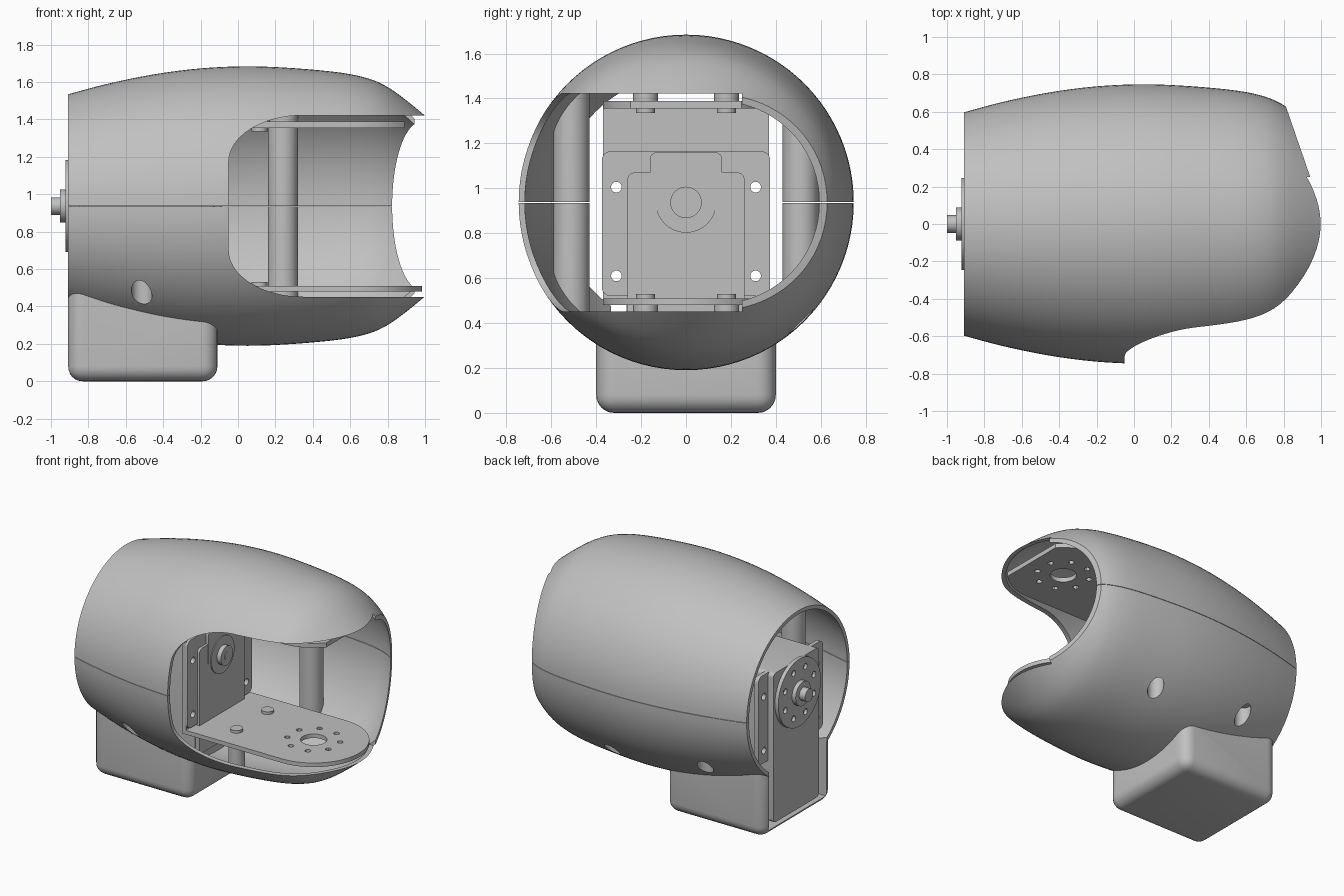
import bpy, bmesh
from math import sin, cos, pi, sqrt
from mathutils import Vector

old = bpy.data.objects.get("Cube")
if old:
    bpy.data.objects.remove(old)

grey = bpy.data.materials.new("plain_grey")
grey.use_nodes = True
grey.diffuse_color = (0.53, 0.53, 0.53, 1)
grey.node_tree.nodes["Principled BSDF"].inputs["Base Color"].default_value = grey.diffuse_color

AXIS_Z = 0.937          # height of the shell's centre line
WALL = 0.027
made = []


def finish(name, bm):
    bmesh.ops.recalc_face_normals(bm, faces=bm.faces)
    me = bpy.data.meshes.new(name)
    bm.to_mesh(me)
    bm.free()
    me.materials.append(grey)
    ob = bpy.data.objects.new(name, me)
    bpy.context.collection.objects.link(ob)
    made.append(ob)
    return ob


def solid(name, *prisms):
    """Each prism is (outline, axis, low, high)."""
    bm = bmesh.new()
    for pts, axis, lo, hi in prisms:
        place = {"x": lambda a, b, h: (h, a, b),
                 "y": lambda a, b, h: (a, h, b),
                 "z": lambda a, b, h: (a, b, h)}[axis]
        low = [bm.verts.new(place(a, b, lo)) for a, b in pts]
        high = [bm.verts.new(place(a, b, hi)) for a, b in pts]
        bm.faces.new(low)
        bm.faces.new(high)
        for i in range(len(pts)):
            j = (i + 1) % len(pts)
            bm.faces.new((low[i], low[j], high[j], high[i]))
    return finish(name, bm)


def rect(a0, a1, b0, b1):
    return [(a0, b0), (a1, b0), (a1, b1), (a0, b1)]


def disc(a, b, r, n=32):
    return [(a + r * cos(2 * pi * i / n), b + r * sin(2 * pi * i / n)) for i in range(n)]


def round_rect(a0, a1, b0, b1, r, n=6):
    pts = []
    for k, (ca, cb) in enumerate(((a1 - r, b1 - r), (a0 + r, b1 - r), (a0 + r, b0 + r), (a1 - r, b0 + r))):
        for i in range(n + 1):
            t = pi / 2 * (k + i / n)
            pts.append((ca + r * cos(t), cb + r * sin(t)))
    return pts


def ring_of(a, b, radius, r, n=8):
    return [disc(a + radius * cos(2 * pi * (i + 0.5) / n), b + radius * sin(2 * pi * (i + 0.5) / n), r, 12)
            for i in range(n)]


def lathe(name, loop, n=96):
    """Spin a closed (x, radius) loop about the centre line."""
    bm = bmesh.new()
    rings = [[bm.verts.new((x, r * cos(2 * pi * i / n), AXIS_Z + r * sin(2 * pi * i / n)))
              for x, r in loop] for i in range(n)]
    for i in range(n):
        a, b = rings[i], rings[(i + 1) % n]
        for j in range(len(loop)):
            k = (j + 1) % len(loop)
            bm.faces.new((a[j], a[k], b[k], b[j]))
    bmesh.ops.remove_doubles(bm, verts=bm.verts, dist=1e-5)
    return finish(name, bm)


def boolean(ob, tool, mode="DIFFERENCE", keep=False):
    """Apply a boolean, then delete the tool unless it is needed again."""
    mod = ob.modifiers.new("cut", "BOOLEAN")
    mod.operation, mod.object, mod.solver = mode, tool, "EXACT"
    deps = bpy.context.evaluated_depsgraph_get()
    me = bpy.data.meshes.new_from_object(ob.evaluated_get(deps))
    ob.modifiers.clear()
    ob.data = me
    if not keep:
        made.remove(tool)
        bpy.data.objects.remove(tool)


def spline(p, steps=4):
    """Smooth curve through the given points."""
    p = [Vector(q) for q in p]
    out = []
    for i in range(len(p) - 1):
        a, b, c, d = p[max(i - 1, 0)], p[i], p[i + 1], p[min(i + 2, len(p) - 1)]
        for s in range(steps):
            t = s / steps
            out.append(0.5 * (2 * b + (c - a) * t + (2 * a - 5 * b + 4 * c - d) * t * t
                              + (3 * b - a - 3 * c + d) * t ** 3))
    return [tuple(v) for v in out] + [tuple(p[-1])]


# Barrel shell
outer = spline([(-0.91, 0.597), (-0.7, 0.653), (-0.45, 0.704), (-0.2, 0.736), (0.05, 0.747),
                (0.3, 0.737), (0.55, 0.713), (0.7, 0.681), (0.8, 0.636), (0.9, 0.565), (1.0, 0.483)])
shell = lathe("shell", outer + [(x, r - WALL) for x, r in reversed(outer)])
core = lathe("core_cutter", [(-0.95, 0), (-0.95, 0.575)] + [(x, r - 0.008) for x, r in outer] + [(1.0, 0)])

# Front window with rounded corners, and slanted open end
corner = [(0.35 - 0.4 * sin(t), 0.235 + 0.25 * cos(t)) for t in [pi / 2 * i / 16 for i in range(17)]]
window = [(1.3, 0.485)] + corner + [(x, -z) for x, z in reversed(corner)] + [(1.3, -0.485)]
boolean(shell, solid("window_cutter", ([(x, AXIS_Z + z) for x, z in window], "y", -1, 0.25)))
boolean(shell, solid("slant_cutter", ([(0.684, 1), (1.8, 1), (1.8, 0), (1.029, 0)], "z", 0, 2)))

# Base tray, open at the horn end, and matching gap in the shell
bm = bmesh.new()
bmesh.ops.create_cube(bm, size=1)
for v in bm.verts:
    v.co = (-0.51 + 0.8 * v.co.x, 0.8 * v.co.y, 0.375 + 0.75 * v.co.z)
bmesh.ops.bevel(bm, geom=bm.edges[:], offset=0.08, segments=6, profile=0.5, affect="EDGES")
base = finish("base_tray", bm)
hollow = solid("hollow_cutter", (rect(-1.1, -0.16, -0.335, 0.335), "z", 0.045, 0.6))
boolean(base, hollow, keep=True)
boolean(base, core, keep=True)
boolean(shell, hollow)

# Screw pillars and screw holes
spots = [(-0.515, -0.51), (-0.515, 0.51), (0.24, 0.51)]
pillars = solid("screw_pillars", *[(disc(x, y, 0.08), "z", 0.2, 1.7) for x, y in spots])
boolean(pillars, core, "INTERSECT")
holes = solid("screw_cutter", *[(disc(x, y, 0.055), "z", 0.1, 0.56) for x, y in spots])
boolean(shell, holes, keep=True)
boolean(pillars, holes)

# Seam between the two halves
seam = solid("seam_cutter", (rect(-1.2, 1.2, -1, 1), "z", AXIS_Z - 0.0015, AXIS_Z + 0.0015))
boolean(shell, seam, keep=True)
boolean(pillars, seam)

# Bracket: upright plate with two arms
upright = solid("bracket_upright", (rect(-0.37, 0.37, 0.48, 1.385), "x", -0.195, -0.165))
ARM_X, ARM_R = 0.615, 0.37


def arm(name, lo, hi, limit):
    tip = [(ARM_X + ARM_R * cos(t), ARM_R * sin(t)) for t in [pi * (i / 32 - 0.5) for i in range(33)]]
    if limit < ARM_X + ARM_R:
        half = sqrt(ARM_R ** 2 - (limit - ARM_X) ** 2)
        tip = [p for p in tip if p[0] < limit - 0.002]
        mid = len(tip) // 2
        tip[mid:mid] = [(limit, -half), (limit, half)]
    ob = solid(name, ([(-0.17, -ARM_R)] + tip + [(-0.17, ARM_R)], "z", lo, hi))
    punches = [disc(ARM_X, 0, 0.088)] + ring_of(ARM_X, 0, 0.18, 0.02)
    boolean(ob, solid("punch_cutter", *[(p, "z", lo - 0.1, hi + 0.1) for p in punches]))


arm("lower_arm", 0.48, 0.51, 1.0)
arm("upper_arm", 1.355, 1.388, 0.89)

# Posts from the arms to the shell, with screw heads
for y in (-0.18, 0.18):
    solid("lower_post", (disc(0.115, y, 0.055), "z", 0.235, 0.48))
    solid("upper_post", (disc(0.115, y, 0.055), "z", 1.388, 1.64))
    solid("lower_screw_head", (disc(0.115, y, 0.042), "z", 0.505, 0.53))
    solid("upper_screw_head", (disc(0.115, y, 0.042), "z", 1.335, 1.36))

# Motor body with mounting flanges
solid("motor_body", (round_rect(-0.265, 0.265, 0.07, 1.165, 0.03), "x", -0.895, -0.165))
solid("motor_front_cover", (round_rect(-0.26, 0.26, 0.3, 1.07, 0.03), "x", -0.165, -0.13))
solid("motor_front_cap", (round_rect(-0.16, 0.16, 0.9, 1.16, 0.03), "x", -0.165, -0.128))
bolts = [disc(y, z, 0.024, 16) for y in (-0.31, 0.31) for z in (0.61, 1.005)]
front_flange = solid("front_flange", (round_rect(-0.375, 0.375, 0.52, 1.165, 0.04), "x", -0.165, -0.148))
rear_flange = solid("rear_flange", (round_rect(-0.375, 0.375, 0.52, 1.165, 0.04), "x", -0.85, -0.82))
for plate in (front_flange, rear_flange, upright):
    boolean(plate, solid("bolt_cutter", *[(p, "x", -1, 0) for p in bolts]))

# Front bearing and rear horn
solid("bearing_ring", (disc(0, AXIS_Z, 0.135), "x", -0.13, -0.122))
solid("bearing_hub", (disc(0, AXIS_Z, 0.07), "x", -0.122, -0.09))
solid("bearing_pin", (disc(0, AXIS_Z, 0.03), "x", -0.09, -0.085))
horn = solid("horn_disc", (disc(0, AXIS_Z, 0.247, 48), "x", -0.922, -0.895))
boolean(horn, solid("horn_cutter", *[(p, "x", -1, -0.9) for p in ring_of(0, AXIS_Z, 0.18, 0.022)]))
solid("horn_hub", (disc(0, AXIS_Z, 0.088), "x", -0.952, -0.92))
solid("horn_shaft", (disc(0, AXIS_Z, 0.047), "x", -1.0, -0.95))

# Smooth shading with sharp edges kept
bpy.ops.object.select_all(action="DESELECT")
for ob in made:
    ob.select_set(True)
bpy.context.view_layer.objects.active = shell
bpy.ops.object.shade_smooth_by_angle(angle=pi / 6)
